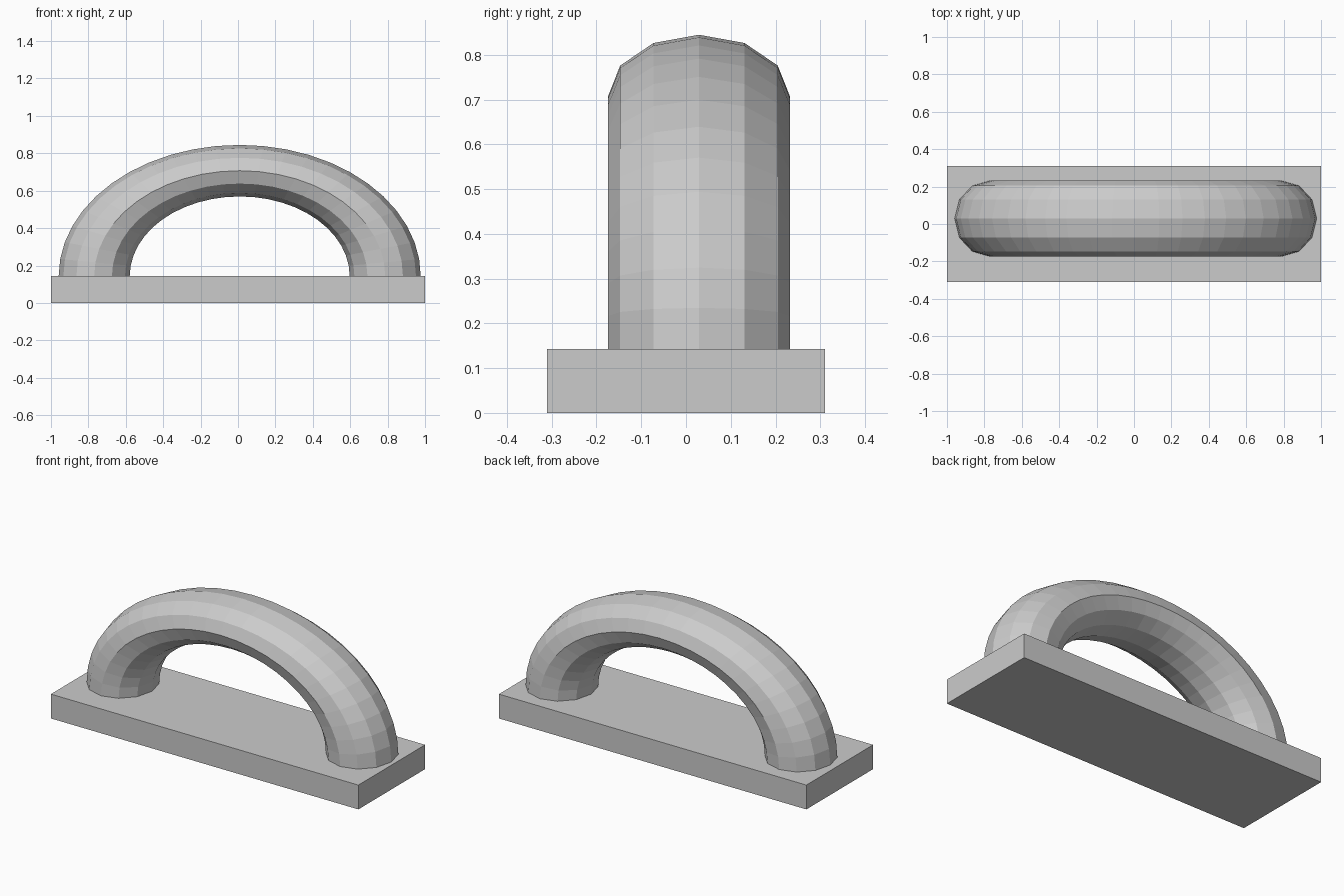
import bpy, bmesh
from math import pi
from mathutils import Matrix, Vector

if "Cube" in bpy.data.objects:
    bpy.data.objects.remove(bpy.data.objects["Cube"])

BASE_TOP = 0.143


def make_object(name, bm):
    bmesh.ops.recalc_face_normals(bm, faces=bm.faces)
    mesh = bpy.data.meshes.new(name)
    bm.to_mesh(mesh)
    bm.free()
    obj = bpy.data.objects.new(name, mesh)
    bpy.context.collection.objects.link(obj)
    return obj


# Base plate
bm = bmesh.new()
bmesh.ops.create_cube(bm, size=1)
bmesh.ops.scale(bm, vec=(2.0, 0.62, BASE_TOP), verts=bm.verts)
bmesh.ops.translate(bm, vec=(0, 0, BASE_TOP / 2), verts=bm.verts)
make_object("base_plate", bm)

# Arched handle: 12-sided ring swept through a half turn, then flattened
bm = bmesh.new()
ring = bmesh.ops.create_circle(
    bm, segments=12, radius=0.19, matrix=Matrix.Translation((0.778, 0, 0)))
bmesh.ops.spin(bm, geom=ring["verts"] + bm.edges[:], cent=(0, 0, 0),
               axis=(0, -1, 0), angle=pi, steps=24, use_duplicate=False)
bmesh.ops.scale(bm, vec=(1, 1.07, 0.725), verts=bm.verts)
bmesh.ops.translate(bm, vec=Vector((0.009, 0.029, BASE_TOP)), verts=bm.verts)
make_object("arched_handle", bm)
